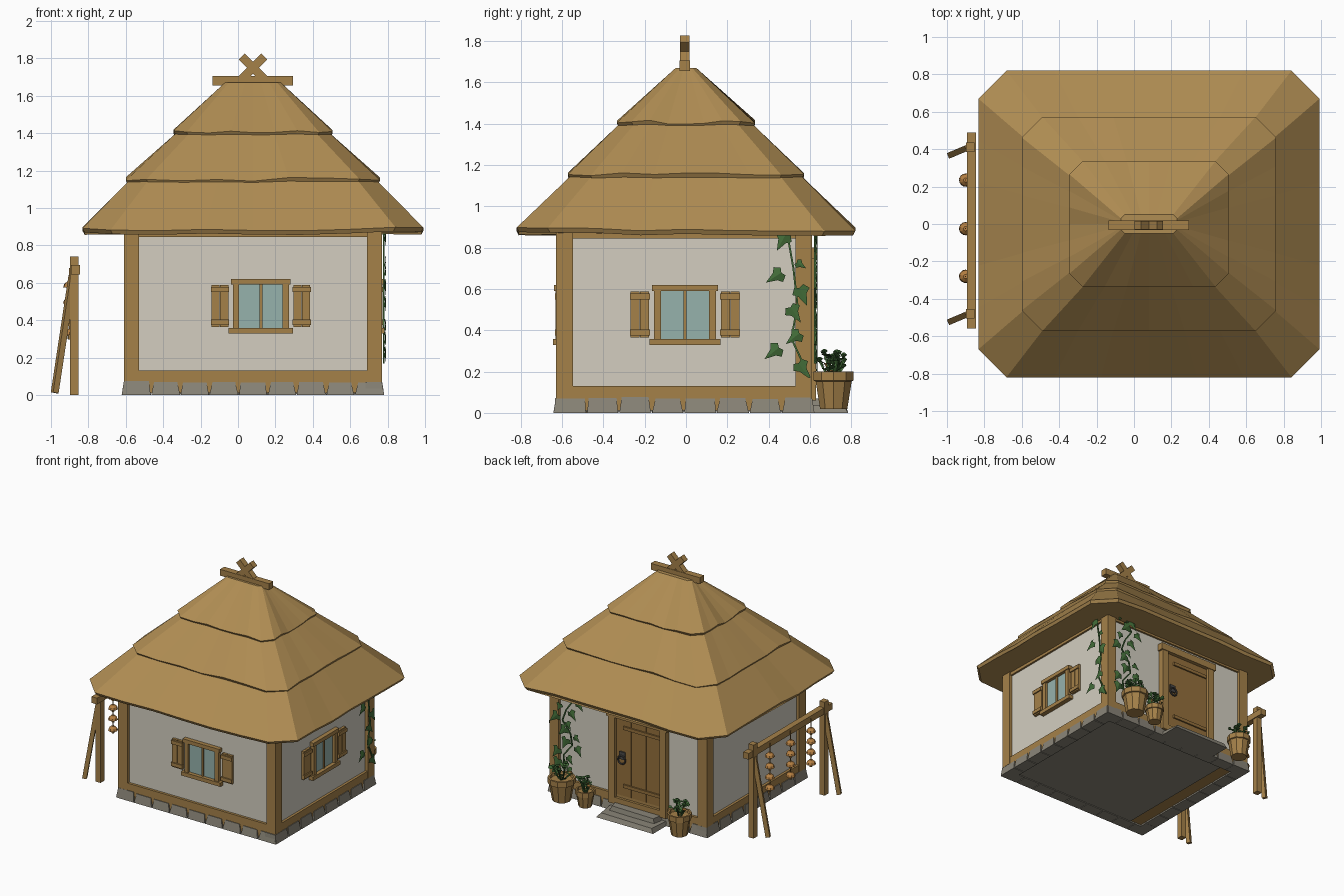
import bpy, bmesh, math, random
from mathutils import Matrix, Vector

random.seed(4)
cube = bpy.data.objects.get("Cube")
if cube:
    bpy.data.objects.remove(cube)


def material(name, r, g, b):
    m = bpy.data.materials.new(name)
    m.use_nodes = True
    col = [((c / 255 + 0.055) / 1.055) ** 2.4 for c in (r, g, b)] + [1]
    m.diffuse_color = col
    m.node_tree.nodes["Principled BSDF"].inputs["Base Color"].default_value = col
    return m


THATCH = material("thatch", 176, 141, 83)
WOOD = material("wood", 165, 129, 73)
DOOR = material("door wood", 148, 112, 60)
PLASTER = material("plaster", 211, 206, 192)
STONE = material("stone", 138, 133, 120)
GLASS = material("glass", 150, 178, 172)
LEAF = material("leaf green", 66, 108, 56)
IRON = material("iron", 74, 72, 70)
FLOWER = material("flower", 182, 128, 66)
I = Matrix.Identity(4)


def finish(name, bm, mat, xf=I):
    bmesh.ops.transform(bm, matrix=xf, verts=bm.verts)
    me = bpy.data.meshes.new(name)
    bm.to_mesh(me)
    bm.free()
    me.materials.append(mat)
    ob = bpy.data.objects.new(name, me)
    bpy.context.collection.objects.link(ob)
    return ob


def box(name, lo, hi, mat, xf=I):
    lo, hi = Vector(lo), Vector(hi)
    bm = bmesh.new()
    bmesh.ops.create_cube(bm, size=1)
    local = Matrix.Translation((lo + hi) / 2) @ Matrix.Diagonal((*(hi - lo), 1))
    return finish(name, bm, mat, xf @ local)


def beam(name, a, b, w, mat):
    a, b = Vector(a), Vector(b)
    d = b - a
    xf = Matrix.Translation(a) @ d.to_track_quat('Z', 'Y').to_matrix().to_4x4()
    return box(name, (-w / 2, -w / 2, 0), (w / 2, w / 2, d.length), mat, xf)


def loft(name, rings, mat, xf=I):
    """Skin closed rings of points and cap both ends."""
    bm = bmesh.new()
    vs = [[bm.verts.new(p) for p in r] for r in rings]
    n = len(vs[0])
    for a, b in zip(vs, vs[1:]):
        for i in range(n):
            j = (i + 1) % n
            bm.faces.new((a[i], a[j], b[j], b[i]))
    bm.faces.new(vs[0][::-1])
    bm.faces.new(vs[-1])
    return finish(name, bm, mat, xf)


def lathe(name, profile, sides, mat, xf=I):
    return loft(name, [[(r * math.cos(math.tau * i / sides), r * math.sin(math.tau * i / sides), z)
                        for i in range(sides)] for r, z in profile], mat, xf)


def place(x, y, turn):
    return Matrix.Translation((x, y, 0)) @ Matrix.Rotation(math.radians(turn), 4, 'Z')


# Thatched roof: three overlapping chamfered tiers with ragged lips
CX = 0.08


def outline(hx, hy, c, z, steps=6):
    corners = [(-hx + c, -hy), (hx - c, -hy), (hx, -hy + c), (hx, hy - c),
               (hx - c, hy), (-hx + c, hy), (-hx, hy - c), (-hx, -hy + c)]
    pts = []
    for k in range(8):
        a = Vector((*corners[k], z))
        b = Vector((*corners[(k + 1) % 8], z))
        n = steps if k % 2 == 0 else 1
        pts += [a.lerp(b, i / n) for i in range(n)]
    return [p + Vector((CX, 0, 0)) for p in pts]


def tier(name, low, high):
    hx, hy, c, z = low
    lip = outline(hx - 0.012, hy - 0.012, c, z)
    rim = outline(hx, hy, c, z + 0.022)
    for p, q in zip(lip, rim):
        dz = random.uniform(-0.01, 0.012)
        p.z += dz
        q.z += dz
    loft(name, [lip, rim, outline(*high)], THATCH)


tier("thatch_lower", (0.912, 0.82, 0.15, 0.865), (0.65, 0.545, 0.1, 1.16))
tier("thatch_middle", (0.68, 0.572, 0.11, 1.13), (0.40, 0.31, 0.07, 1.41))
tier("thatch_top", (0.425, 0.335, 0.07, 1.385), (0.15, 0.05, 0.02, 1.67))
box("ridge_beam", (-0.135, -0.032, 1.655), (0.295, 0.02, 1.705), WOOD)
for s in (-1, 1):
    beam("ridge_cross", (CX - s * 0.06, -0.006, 1.69), (CX + s * 0.06, -0.006, 1.81), 0.046, WOOD)

# Walls, sill, top plate, posts and floor
box("walls", (-0.585, -0.605, 0.1), (0.745, 0.585, 0.87), PLASTER)
box("sill_beam", (-0.605, -0.625, 0.012), (0.765, 0.605, 0.13), WOOD)
box("top_plate", (-0.6, -0.62, 0.845), (0.76, 0.6, 0.875), WOOD)
box("floor", (-0.42, -0.56, 0.006), (0.7, 0.54, 0.02), STONE)
for x in (-0.57, 0.73):
    for y in (-0.588, 0.57):
        box("corner_post", (x - 0.04, y - 0.041, 0.07), (x + 0.04, y + 0.041, 0.88), WOOD)

# Foundation stones along every side
for x, y, turn, length, count in ((0.08, -0.642, 0, 1.4, 9), (0.782, -0.01, 90, 1.26, 8),
                                  (0.08, 0.622, 180, 1.4, 9), (-0.622, -0.01, 270, 1.26, 8)):
    pitch = length / count
    for i in range(count):
        u = -length / 2 + pitch * (i + 0.5)
        w, h = pitch * random.uniform(0.47, 0.5), random.uniform(0.066, 0.076)
        t = w * random.uniform(0.78, 0.95)
        foot = [(u - w, 0, 0), (u + w, 0, 0), (u + w, 0.1, 0), (u - w, 0.1, 0)]
        head = [(u - t, 0.012, h), (u + t, 0.012, h), (u + t, 0.1, h), (u - t, 0.1, h)]
        loft("foundation_stone", [foot, head], STONE, place(x, y, turn))

# Shuttered windows on the front and one side
for xf in (place(0.122, -0.605, 0), place(0.745, -0.005, 90)):
    box("window_glass", (-0.12, -0.008, 0.355), (0.12, 0.01, 0.6), GLASS, xf)
    box("window_sill", (-0.172, -0.038, 0.328), (0.172, 0.01, 0.358), WOOD, xf)
    box("window_lintel", (-0.16, -0.034, 0.59), (0.16, 0.01, 0.62), WOOD, xf)
    box("window_mullion", (-0.008, -0.018, 0.358), (0.008, 0.01, 0.59), WOOD, xf)
    for s in (-1, 1):
        m = xf @ Matrix.Diagonal((s, 1, 1, 1))
        box("window_jamb", (0.116, -0.028, 0.358), (0.15, 0.01, 0.59), WOOD, m)
        for u in (0.174, 0.22):
            box("shutter_board", (u, -0.02, 0.365), (u + 0.043, 0.005, 0.588), WOOD, m)
        for z in (0.375, 0.55):
            box("shutter_batten", (0.17, -0.03, z), (0.267, -0.015, z + 0.028), WOOD, m)

# Door with frame, straps and ring, plus stone steps
xf = place(-0.01, 0.585, 180)
for i in range(3):
    u = -0.2 + i * 0.1337
    box("door_plank", (u, -0.02, 0.1), (u + 0.131, 0.01, 0.75), DOOR, xf)
for s in (-1, 1):
    box("door_jamb", (s * 0.225 - 0.027, -0.045, 0.06), (s * 0.225 + 0.027, 0.01, 0.79), WOOD, xf)
box("door_lintel", (-0.265, -0.05, 0.745), (0.265, 0.01, 0.8), WOOD, xf)
box("door_threshold", (-0.2, -0.04, 0.07), (0.2, 0.01, 0.11), WOOD, xf)
for z in (0.2, 0.66):
    box("door_strap", (-0.13, -0.032, z), (0.19, -0.015, z + 0.026), DOOR, xf)
box("handle_plate", (-0.165, -0.03, 0.42), (-0.115, -0.015, 0.48), IRON, xf)
bpy.ops.mesh.primitive_torus_add(major_radius=0.032, minor_radius=0.007, major_segments=14,
                                 minor_segments=6, location=xf @ Vector((-0.14, -0.036, 0.42)),
                                 rotation=(math.pi / 2, 0, 0))
bpy.context.object.name = "handle_ring"
bpy.context.object.data.materials.append(IRON)
for name, w, d, z in (("lower_step", 0.25, 0.2, 0.035), ("upper_step", 0.21, 0.12, 0.07)):
    loft(name, [[(-w, -d, 0), (w, -d, 0), (w, 0.02, 0), (-w, 0.02, 0)],
                [(-w + 0.03, -d + 0.02, z), (w - 0.02, -d + 0.01, z), (w, 0.02, z), (-w, 0.02, z)]],
         STONE, xf)

# Leaves: folded ivy shape, pointing along local -z and facing local -y
IVY = [(0, 0.3), (0.26, 0.42), (0.5, 0.1), (0.24, -0.12), (0, -0.75)]


def leaf(bm, loc, size, turn, roll, tilt=0.0):
    xf = (Matrix.Translation(loc) @ Matrix.Rotation(turn, 4, 'Z') @ Matrix.Rotation(roll, 4, 'Y')
          @ Matrix.Rotation(tilt, 4, 'X'))
    for s in (-1, 1):
        pts = [bm.verts.new(xf @ Vector((s * u * size, u * size * 0.25, v * size))) for u, v in IVY]
        bm.faces.new(pts[::s])


# Climbing vines on both faces of one back corner
def vine(stem, leaves, turn, xf):
    for a, b in zip(stem, stem[1:]):
        beam("vine_stem", xf @ Vector((a[0], 0, a[1])), xf @ Vector((b[0], 0, b[1])), 0.009, LEAF)
    bm = bmesh.new()
    for u, z, size, roll in leaves:
        leaf(bm, xf @ Vector((u, -0.012, z)), size, turn, roll)
    finish("vine_leaves", bm, LEAF)


vine([(0.49, 0.87), (0.52, 0.7), (0.54, 0.52), (0.51, 0.36), (0.6, 0.17)],
     [(0.47, 0.84, 0.085, 0.5), (0.44, 0.665, 0.085, 1.0), (0.56, 0.58, 0.09, -0.4),
      (0.52, 0.49, 0.085, -0.6), (0.53, 0.37, 0.08, 0.9), (0.43, 0.3, 0.085, 0.9),
      (0.56, 0.22, 0.085, -0.6), (0.55, 0.72, 0.05, -1)], math.pi / 2, place(0.78, 0, 90))
zigzag = [(-0.6 + 0.05 * math.sin(i * 1.7), 0.87 - i * 0.09) for i in range(8)]
vine(zigzag, [(u + s * 0.055, z - 0.02 * s, random.uniform(0.06, 0.095), -s * random.uniform(0.3, 1.1))
              for u, z in zigzag for s in (-1, 1)], math.pi, place(0, 0.625, 180))

# Potted plants by the door
for x, y, r, h in ((0.59, 0.715, 0.102, 0.18), (0.39, 0.705, 0.072, 0.13), (-0.44, 0.71, 0.09, 0.17)):
    lathe("plant_pot", [(r * 0.68, 0.02), (r * 0.9, h * 0.85), (r, h * 0.87), (r, h + 0.02),
                        (r * 0.85, h + 0.02), (r * 0.8, h)], 10, WOOD, place(x, y, 0))
    bm = bmesh.new()
    for i in range(16):
        a = i * 2.4
        d = r * random.uniform(0.2, 0.8)
        z = h + random.uniform(0.03, 0.11)
        p = Vector((x + d * math.cos(a), y + d * math.sin(a), z))
        leaf(bm, p, 0.05, a + math.pi / 2, random.uniform(-0.5, 0.5), random.uniform(0.7, 1.6))
        if i % 3 == 0:
            beam("plant_stem", (x + d * 0.3 * math.cos(a), y + d * 0.3 * math.sin(a), h), p, 0.008, LEAF)
            lathe("flower_head", [(0.006, -0.01), (0.018, 0.004), (0.006, 0.012)], 6,
                  FLOWER if z < h + 0.07 else LEAF, Matrix.Translation(p + Vector((0, 0, 0.012))))
    finish("plant_leaves", bm, LEAF)

# Drying rack with braces and hanging mushroom strings
for y in (0.41, -0.48):
    box("rack_post", (-0.897, y - 0.025, 0), (-0.852, y + 0.025, 0.74), WOOD)
    beam("rack_brace", (-0.98, y - 0.04, 0.012), (-0.885, y, 0.64), 0.032, WOOD)
box("rack_beam", (-0.893, -0.56, 0.645), (-0.845, 0.49, 0.695), WOOD)
for y in (0.235, -0.025, -0.28):
    beam("hanging_string", (-0.9, y, 0.3), (-0.9, y, 0.68), 0.006, DOOR)
    for i in range(4):
        xf = place(-0.9, y, i * 25) @ Matrix.Translation((0, 0, 0.32 + i * 0.085))
        lathe("dried_cap", [(0.036, 0), (0.03, 0.018), (0.012, 0.034)], 8, FLOWER, xf)
        lathe("dried_stalk", [(0.01, -0.022), (0.013, 0.002)], 6, WOOD, xf)
